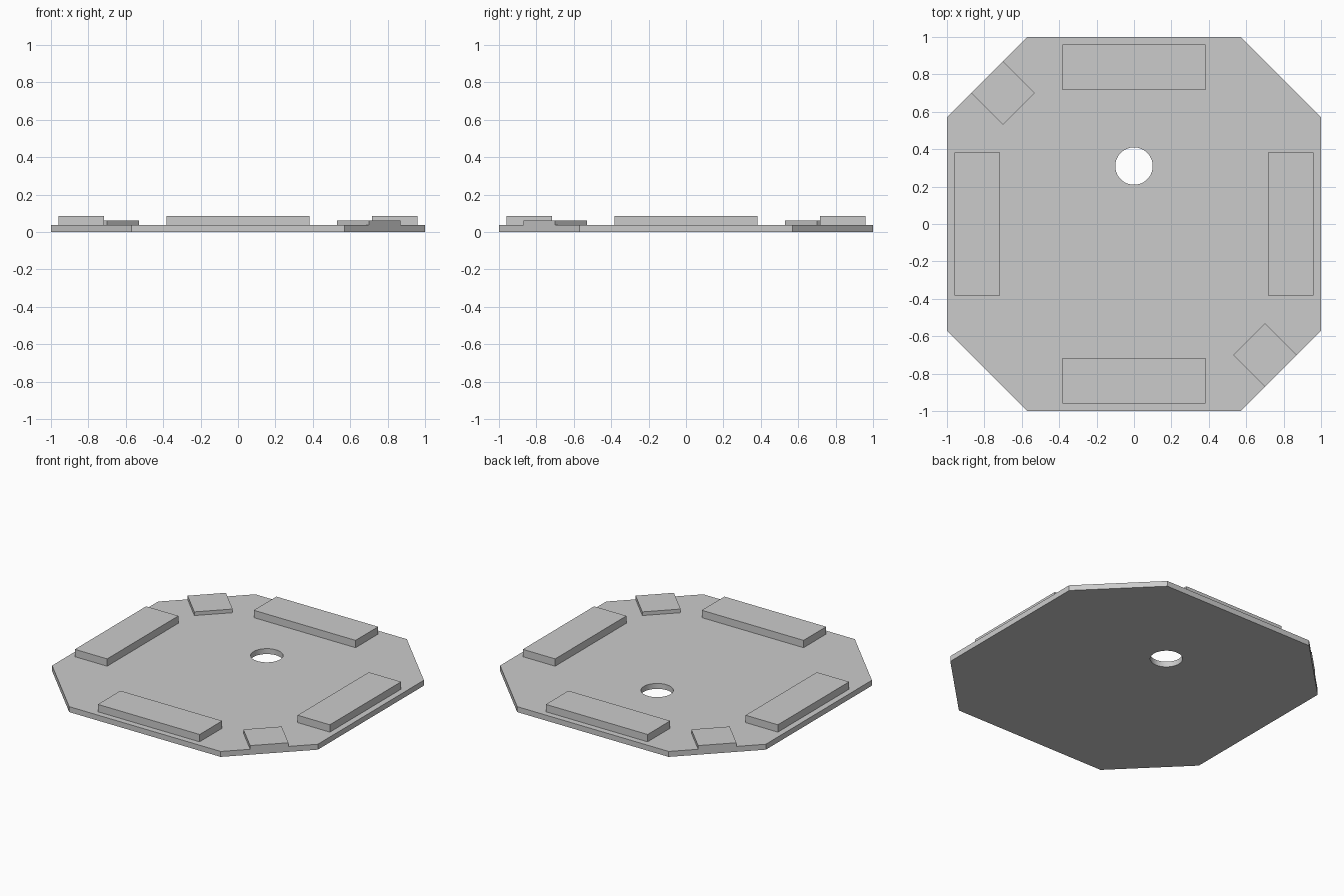
import bpy, bmesh, math
from mathutils import Vector, Matrix

cube = bpy.data.objects.get("Cube")
if cube:
    bpy.data.objects.remove(cube, do_unlink=True)

PLATE_TOP = 0.037
PAD_TOP = 0.087
TAB_TOP = 0.062
CORNER = 0.57

grey = bpy.data.materials.new("plain_grey")
grey.use_nodes = True
grey.diffuse_color = (0.6, 0.6, 0.6, 1)
grey.node_tree.nodes["Principled BSDF"].inputs["Base Color"].default_value = grey.diffuse_color


def add_object(name, bm):
    bmesh.ops.recalc_face_normals(bm, faces=bm.faces)
    mesh = bpy.data.meshes.new(name)
    bm.to_mesh(mesh)
    bm.free()
    mesh.materials.append(grey)
    obj = bpy.data.objects.new(name, mesh)
    bpy.context.collection.objects.link(obj)
    return obj


def add_block(name, distance, angle, depth, width, top):
    """Block resting on the plate, pushed out from the centre along an angle."""
    bm = bmesh.new()
    height = top - PLATE_TOP
    bmesh.ops.create_cube(bm, size=1, matrix=(
        Matrix.Rotation(angle, 4, 'Z')
        @ Matrix.Translation((distance, 0, PLATE_TOP + height / 2))
        @ Matrix.Diagonal((depth, width, height, 1))))
    return add_object(name, bm)


def add_loop(bm, points):
    verts = [bm.verts.new((x, y, 0)) for x, y in points]
    return [bm.edges.new((a, b)) for a, b in zip(verts, verts[1:] + verts[:1])]


# Octagonal plate with a round through hole
bm = bmesh.new()
outline = [(1, -CORNER), (1, CORNER), (CORNER, 1), (-CORNER, 1)]
outline += [(-x, -y) for x, y in outline]
steps = [math.tau * i / 48 for i in range(48)]
hole = [(0.1 * math.cos(a), 0.31 + 0.1 * math.sin(a)) for a in steps]
edges = add_loop(bm, outline) + add_loop(bm, hole)
bmesh.ops.triangle_fill(bm, edges=edges, use_beauty=True, normal=Vector((0, 0, 1)))
extruded = bmesh.ops.extrude_face_region(bm, geom=bm.faces[:], use_keep_orig=True)
upper = [v for v in extruded["geom"] if isinstance(v, bmesh.types.BMVert)]
bmesh.ops.translate(bm, verts=upper, vec=(0, 0, PLATE_TOP))
plate = add_object("base_plate", bm)
bpy.context.view_layer.objects.active = plate
plate.select_set(True)
bpy.ops.object.shade_smooth_by_angle(angle=math.radians(30))

# Long pads along the four straight sides
for i, side in enumerate(("left", "back", "right", "front")):
    add_block(side + "_pad", 0.838, i * math.pi / 2, 0.243, 0.766, PAD_TOP)

# Square tabs flush with two opposite chamfered corners
chamfer = (1 + CORNER) / math.sqrt(2)
for name, angle in (("back_right_tab", 135), ("front_left_tab", -45)):
    add_block(name, chamfer - 0.12, math.radians(angle), 0.24, 0.24, TAB_TOP)
